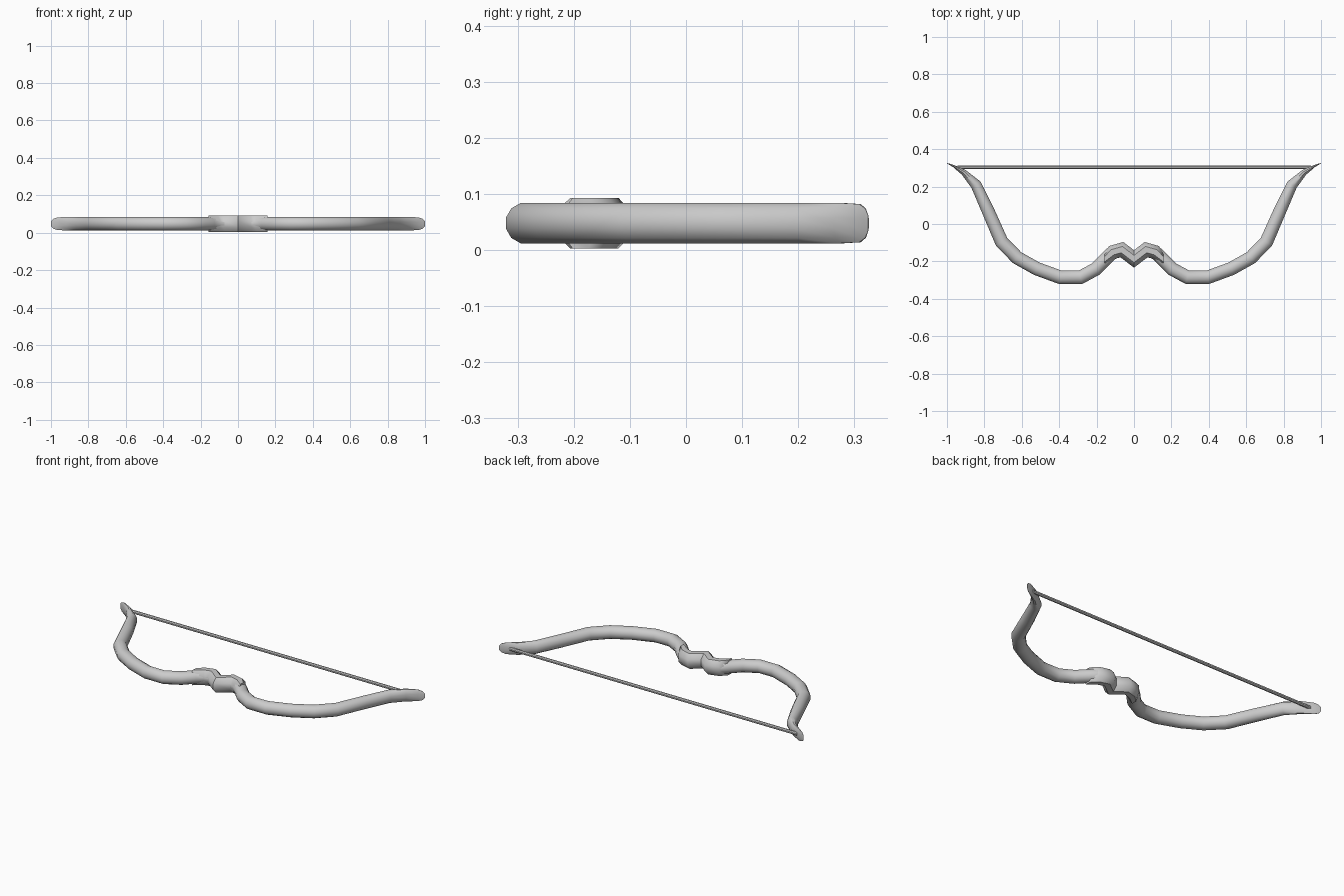
import bpy, bmesh, math
from mathutils import Vector

if "Cube" in bpy.data.objects:
    bpy.data.objects.remove(bpy.data.objects["Cube"])

ZC = 0.048  # height of the bow's middle plane


def sweep(name, stations, sides, square_ends=False, angle=40):
    """Skin elliptical rings along (x, y, half_width, half_height) stations."""
    bm = bmesh.new()
    pts = [Vector((s[0], s[1], 0)) for s in stations]
    rings = []
    last = len(pts) - 1
    for i, (x, y, w, h) in enumerate(stations):
        a = (pts[i] - pts[max(i - 1, 0)])
        b = (pts[min(i + 1, last)] - pts[i])
        a = (a if a.length else b).normalized()
        b = (b if b.length else a).normalized()
        t = (a + b).normalized()
        n = Vector((-t.y, t.x, 0))
        w = w / max(t.dot(a), 0.6)          # keep thickness through the mitre
        if square_ends and i in (0, last):
            n = Vector((0, 1, 0))
        ring = []
        for k in range(sides):
            ang = 2 * math.pi * (k + 0.5) / sides
            f = 1 / math.cos(math.pi / sides)
            p = pts[i] + n * (w * f * math.cos(ang))
            p.z = ZC + h * f * math.sin(ang)
            ring.append(bm.verts.new(p))
        rings.append(ring)
    for r, q in zip(rings, rings[1:]):
        for k in range(sides):
            j = (k + 1) % sides
            bm.faces.new((r[k], r[j], q[j], q[k]))
    bm.faces.new(rings[0])
    bm.faces.new(rings[-1][::-1])
    bmesh.ops.recalc_face_normals(bm, faces=bm.faces)
    mesh = bpy.data.meshes.new(name)
    bm.to_mesh(mesh)
    bm.free()
    ob = bpy.data.objects.new(name, mesh)
    bpy.context.collection.objects.link(ob)
    bpy.ops.object.select_all(action='DESELECT')
    ob.select_set(True)
    bpy.context.view_layer.objects.active = ob
    bpy.ops.object.shade_smooth_by_angle(angle=math.radians(angle))
    return ob


def mirrored(half):
    """Complete a right-hand half path with its reflection."""
    left = [(-x, y, w, h) for x, y, w, h in reversed(half) if x > 0]
    return left + half


# Curved bow limbs, flattening to a rounded blade at each tip
R = 0.036
limb = [(0.0, -0.187, R, R), (0.065, -0.138, R, R), (0.115, -0.153, R, R),
        (0.15, -0.185, R, R), (0.203, -0.24, R, R), (0.286, -0.285, R, R),
        (0.394, -0.285, R, R), (0.52, -0.239, R, R), (0.625, -0.18, R, R),
        (0.708, -0.095, R, R), (0.78, 0.07, 0.034, R), (0.845, 0.21, 0.029, R),
        (0.91, 0.276, 0.016, R), (0.965, 0.31, 0.006, 0.034),
        (0.988, 0.32, 0.003, 0.026), (1.0, 0.325, 0.001, 0.013)]
sweep("bow_limbs", mirrored(limb), 12)

# Shaped hand grip wrapped around the middle
G = 0.045
W = 0.037
grip = [(0.0, -0.187, W, G), (0.065, -0.137, W, G),
        (0.115, -0.151, W, G), (0.157, -0.188, 0.034, G)]
sweep("hand_grip", mirrored(grip), 8, square_ends=True, angle=50)

# Straight bowstring between the tips
sweep("bowstring", mirrored([(0.945, 0.303, 0.009, 0.009)]), 8)
